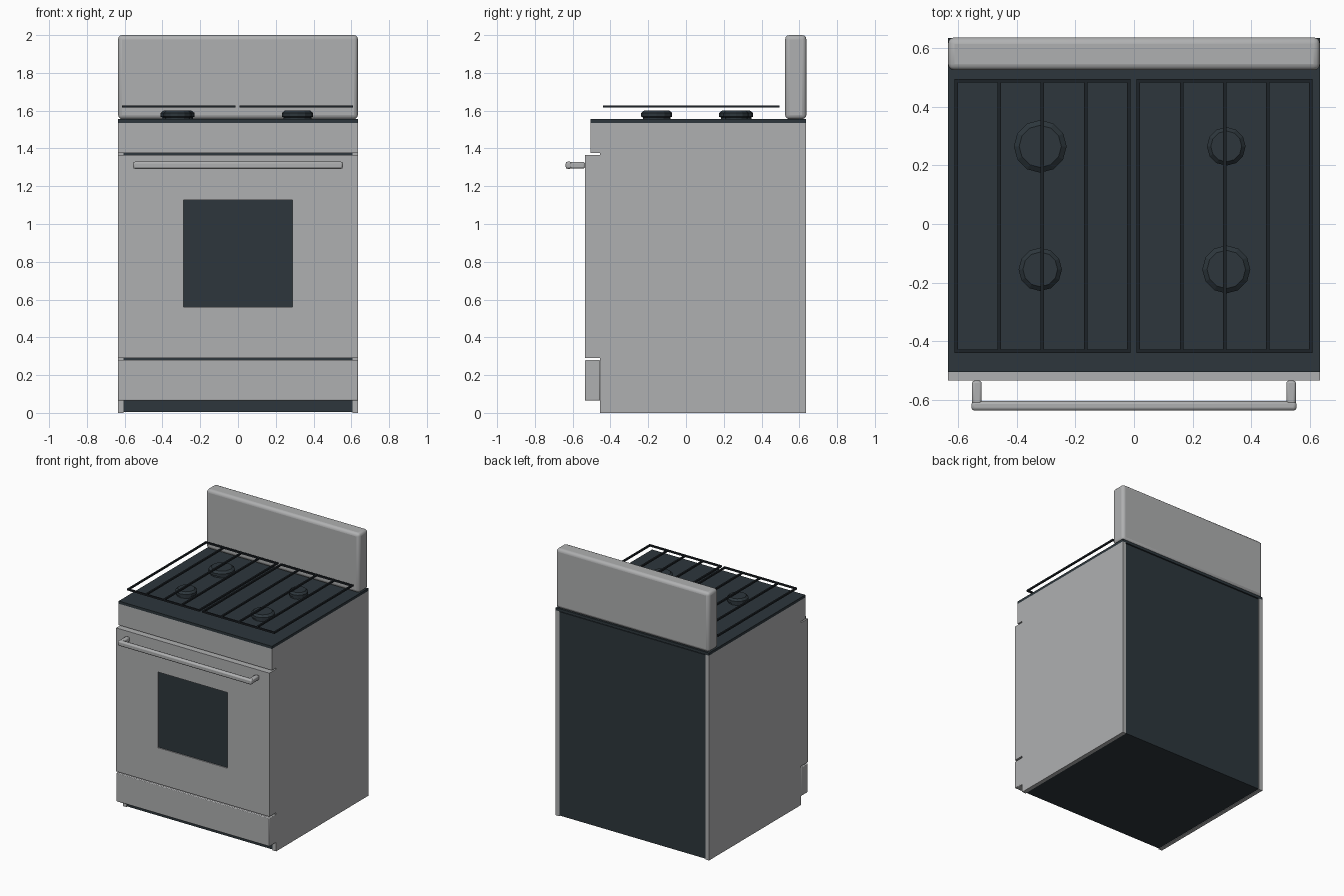
import bpy
import bmesh
from math import pi

cube = bpy.data.objects.get("Cube")
if cube:
    bpy.data.objects.remove(cube, do_unlink=True)


def material(name, rgb):
    m = bpy.data.materials.new(name)
    m.use_nodes = True
    m.diffuse_color = (*rgb, 1)
    m.node_tree.nodes["Principled BSDF"].inputs["Base Color"].default_value = (*rgb, 1)
    return m


STEEL = material("brushed steel grey", (0.43, 0.435, 0.44))
DARK = material("dark enamel", (0.026, 0.037, 0.045))
IRON = material("black iron", (0.012, 0.016, 0.02))


def finish(bm, name, mat):
    mesh = bpy.data.meshes.new(name)
    bm.to_mesh(mesh)
    bm.free()
    mesh.materials.append(mat)
    obj = bpy.data.objects.new(name, mesh)
    bpy.context.collection.objects.link(obj)
    return obj


def add_box(bm, x, y, z):
    """Add a box given (min, max) on each axis."""
    verts = bmesh.ops.create_cube(bm, size=1)["verts"]
    for v in verts:
        for i, (lo, hi) in enumerate((x, y, z)):
            v.co[i] = lo if v.co[i] < 0 else hi


def box(name, mat, x, y, z, bevel=0, segments=2):
    bm = bmesh.new()
    add_box(bm, x, y, z)
    obj = finish(bm, name, mat)
    if bevel:
        mod = obj.modifiers.new("rounded edges", "BEVEL")
        mod.width = bevel
        mod.segments = segments
        smooth(obj)
    return obj


def smooth(obj):
    bpy.ops.object.select_all(action="DESELECT")
    obj.select_set(True)
    bpy.context.view_layer.objects.active = obj
    bpy.ops.object.shade_smooth_by_angle(angle=pi / 5)


W = 0.635      # half width
FRONT = -0.455  # front of the cabinet
BACK = 0.635
DOOR = -0.535   # face of door and drawer

# Cabinet: dark core between two steel side panels
box("cabinet_core", DARK, (-0.605, 0.605), (FRONT + 0.004, BACK - 0.004), (0.004, 1.53))
for side, s in (("left", 1), ("right", -1)):
    box(side + "_side_panel", STEEL, sorted((s * 0.605, s * W)), (FRONT, BACK), (0, 1.535))
box("control_panel", STEEL, (-W, W), (-0.505, FRONT + 0.02), (1.375, 1.535))

# Cooktop and backsplash
box("cooktop", DARK, (-W, W), (-0.505, BACK), (1.535, 1.555))
box("backsplash", STEEL, (-W, W), (0.525, 0.637), (1.555, 2), 0.022, 3)

# Drawer
box("drawer", STEEL, (-W, W), (DOOR, FRONT), (0.065, 0.28), 0.005)

# Oven door with a recessed window
bm = bmesh.new()
add_box(bm, (-W, W), (DOOR, FRONT), (0.29, 1.365))
bm.faces.ensure_lookup_table()
face = min(bm.faces, key=lambda f: f.calc_center_median().y)
bmesh.ops.inset_individual(bm, faces=[face], thickness=0.1)
for v in face.verts:
    v.co.x = 0.288 if v.co.x > 0 else -0.288
    v.co.z = 1.127 if v.co.z > 0.8 else 0.56
bmesh.ops.inset_individual(bm, faces=[face], thickness=0.0, depth=0)
for v in face.verts:
    v.co.y += 0.008
face.material_index = 1
door = finish(bm, "oven_door", STEEL)
door.data.materials.append(DARK)

# Door handle: rounded bar on two posts
box("handle_bar", STEEL, (-0.555, 0.555), (-0.637, -0.605), (1.292, 1.33), 0.01)
for side, s in (("left", 1), ("right", -1)):
    box(side + "_handle_post", STEEL, sorted((s * 0.52, s * 0.553)), (-0.62, DOOR),
        (1.294, 1.328), 0.008)


# Burners: low twelve-sided drums with a chamfered cap
def burner(name, x, y, r):
    bm = bmesh.new()
    rings = []
    for radius, z in ((r * 0.9, 1.55), (r * 0.9, 1.565), (r, 1.568), (r, 1.588), (r * 0.8, 1.602)):
        ring = bmesh.ops.create_circle(bm, segments=12, radius=radius)["verts"]
        for v in ring:
            v.co.x += x
            v.co.y += y
            v.co.z = z
        rings.append(ring)
    for a, b in zip(rings, rings[1:]):
        for i in range(12):
            j = (i + 1) % 12
            bm.faces.new((a[i], a[j], b[j], b[i]))
    bm.faces.new(rings[-1])
    bmesh.ops.recalc_face_normals(bm, faces=bm.faces)
    finish(bm, name, DARK)


burner("back_right_burner", -0.32, 0.265, 0.09)
burner("back_left_burner", 0.315, 0.265, 0.066)
burner("front_right_burner", -0.32, -0.155, 0.074)
burner("front_left_burner", 0.315, -0.155, 0.082)

# Grates: rectangular frames with three inner bars
T = 0.012
Y0, Y1, Z = -0.44, 0.495, (1.616, 1.628)
for side, x0, x1 in (("right", -0.613, -0.012), ("left", 0.009, 0.61)):
    bm = bmesh.new()
    step = (x1 - x0 - T) / 4
    for i in range(5):
        x = x0 + i * step
        add_box(bm, (x, x + T), (Y0, Y1), Z)
    for y in (Y0, Y1 - T):
        add_box(bm, (x0, x1), (y, y + T), Z)
    finish(bm, side + "_grate", IRON)
